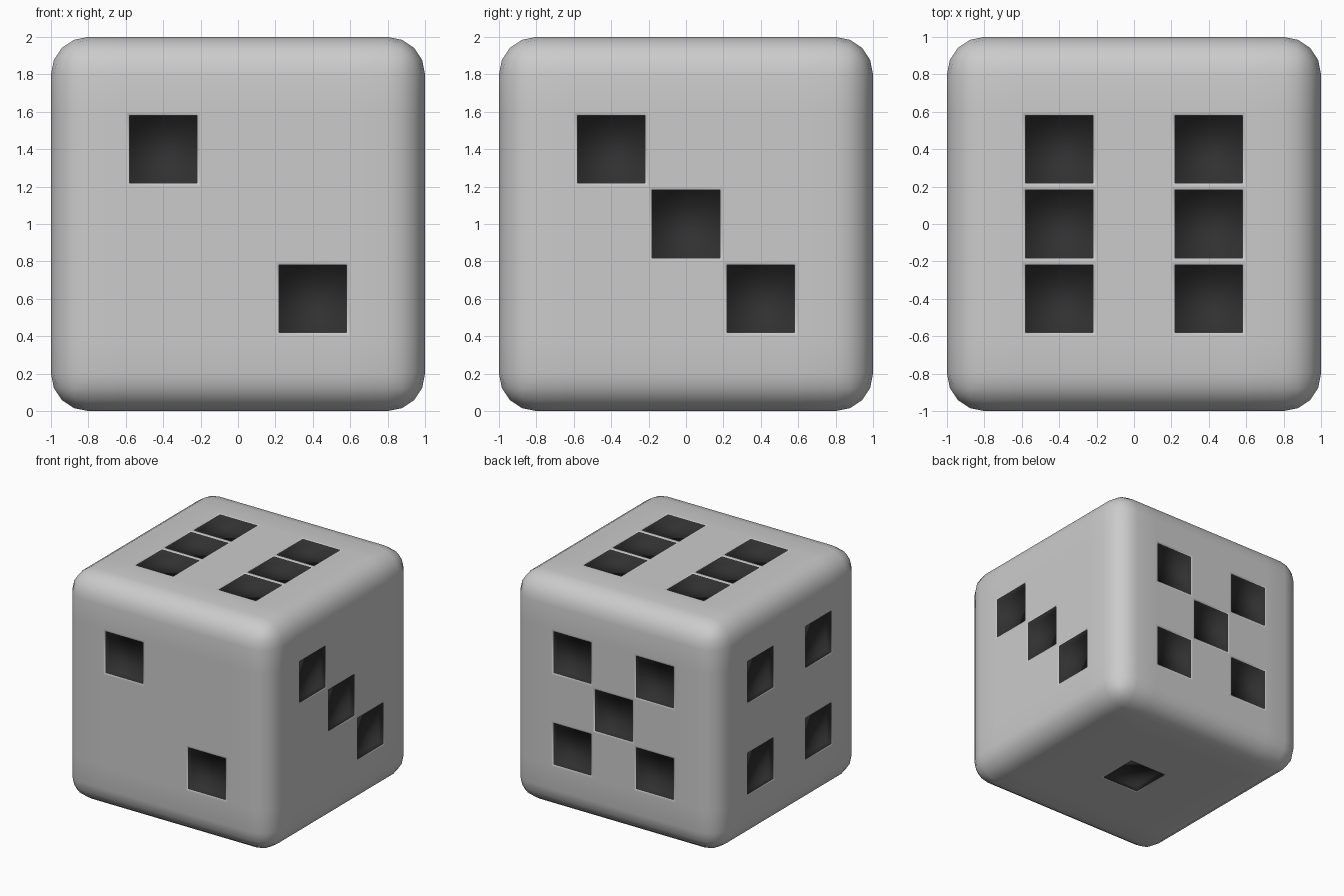
import bpy, bmesh
from mathutils import Vector

if "Cube" in bpy.data.objects:
    bpy.data.objects.remove(bpy.data.objects["Cube"])

S = 0.4  # pip spacing

# rounded cube body
bm = bmesh.new()
bmesh.ops.create_cube(bm, size=2)
bmesh.ops.bevel(bm, geom=bm.edges[:] + bm.verts[:], offset=0.2, offset_type='OFFSET',
                segments=4, profile=0.5, affect='EDGES', clamp_overlap=True)

# grid cuts that give square pip cells
for axis in range(3):
    for c in (-0.6, -0.2, 0.2, 0.6):
        n = Vector((0, 0, 0))
        n[axis] = 1
        bmesh.ops.bisect_plane(bm, geom=bm.verts[:] + bm.edges[:] + bm.faces[:],
                               dist=1e-5, plane_co=n * c, plane_no=n)

# pip layouts in grid steps
two = [(-1, 1), (1, -1)]
three = two + [(0, 0)]
four = [(a, b) for a in (-1, 1) for b in (-1, 1)]
five = four + [(0, 0)]
six = [(a, b) for a in (-1, 1) for b in (-1, 0, 1)]
spots = [(a * S, -1, b * S) for a, b in two]        # front
spots += [(1, a * S, b * S) for a, b in three]      # right
spots += [(-1, a * S, b * S) for a, b in four]      # left
spots += [(a * S, 1, b * S) for a, b in five]       # back
spots += [(a * S, b * S, 1) for a, b in six]        # top
spots += [(0, 0, -1)]                               # bottom

# sunken square pips
bm.normal_update()
pips = [f for f in bm.faces
        if any((f.calc_center_median() - Vector(s)).length < 0.03 for s in spots)]
bmesh.ops.inset_individual(bm, faces=pips, thickness=0.027, depth=0)
walls = bmesh.ops.inset_individual(bm, faces=pips, thickness=0, depth=-0.05)["faces"]
for f in pips + walls:
    f.material_index = 1
for f in bm.faces:
    f.smooth = True
bmesh.ops.translate(bm, verts=bm.verts, vec=(0, 0, 1))

mesh = bpy.data.meshes.new("die")
bm.to_mesh(mesh)
bm.free()
die = bpy.data.objects.new("die", mesh)
bpy.context.collection.objects.link(die)

# materials
for name, v in (("body_grey", 0.8), ("pip_black", 0.03)):
    m = bpy.data.materials.new(name)
    m.diffuse_color = (v, v, v, 1)
    m.use_nodes = True
    m.node_tree.nodes["Principled BSDF"].inputs["Base Color"].default_value = m.diffuse_color
    mesh.materials.append(m)
